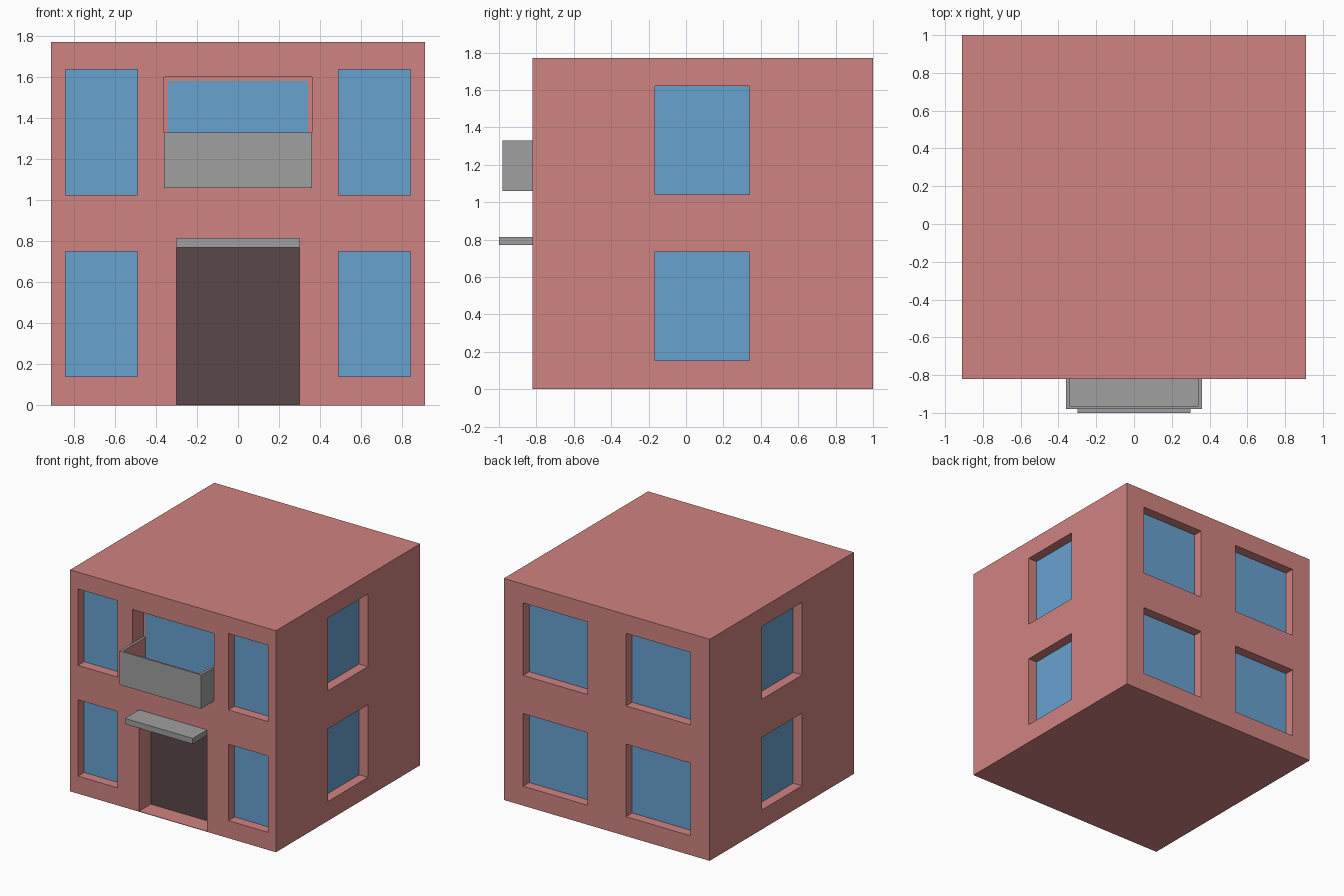
import bpy, bmesh
from mathutils import Vector

if "Cube" in bpy.data.objects:
    bpy.data.objects.remove(bpy.data.objects["Cube"])


def material(name, color):
    m = bpy.data.materials.new(name)
    m.diffuse_color = (*color, 1)
    m.use_nodes = True
    m.node_tree.nodes["Principled BSDF"].inputs["Base Color"].default_value = m.diffuse_color
    return m


RED = material("brick_red", (0.63, 0.23, 0.22))
BLUE = material("glass_blue", (0.14, 0.36, 0.63))
DARK = material("door_dark", (0.10, 0.063, 0.068))
GREY = material("concrete_grey", (0.35, 0.35, 0.35))


def finish(name, bm, *mats):
    me = bpy.data.meshes.new(name)
    bm.to_mesh(me)
    bm.free()
    for m in mats:
        me.materials.append(m)
    ob = bpy.data.objects.new(name, me)
    bpy.context.collection.objects.link(ob)
    return ob


def add_box(bm, lo, hi):
    lo, hi = Vector(lo), Vector(hi)
    vs = bmesh.ops.create_cube(bm, size=1)["verts"]
    bmesh.ops.scale(bm, vec=hi - lo, verts=vs)
    bmesh.ops.translate(bm, vec=(lo + hi) / 2, verts=vs)


def box(name, lo, hi, mat):
    bm = bmesh.new()
    add_box(bm, lo, hi)
    return finish(name, bm, mat)


W, FRONT, BACK, TOP = 0.91, -0.82, 1.0, 1.77
EPS = 0.002

# Wall frames: map (along wall, height, depth inward) to world space
WALLS = {
    "front": lambda u, z, d: Vector((u, FRONT + d, z)),
    "back": lambda u, z, d: Vector((-u, BACK - d, z)),
    "right": lambda u, z, d: Vector((W - d, u, z)),
    "left": lambda u, z, d: Vector((-W + d, u, z)),
}
FLIP = {"left"}
cutters = bmesh.new()


def opening(name, wall, u0, u1, z0, z1, depth, mat, frame=0.0):
    """Cut a recess in a wall and put a coloured pane at its back."""
    at = WALLS[wall]
    a, b = at(u0, z0, -0.1), at(u1, z1, depth)
    add_box(cutters, [min(p) for p in zip(a, b)], [max(p) for p in zip(a, b)])
    bm = bmesh.new()
    l, r, t = u0 + frame, u1 - frame, z1 - frame
    quad = [(l, z0 + frame), (r, z0 + frame), (r, t), (l, t)]
    if wall in FLIP:
        quad.reverse()
    bm.faces.new([bm.verts.new(at(u, z, depth - EPS)) for u, z in quad])
    finish(name, bm, mat)


# Windows on all four walls, both storeys
for floor, fz, sz in (("lower", (0.14, 0.75), (0.155, 0.735)),
                      ("upper", (1.025, 1.635), (1.04, 1.62))):
    for s, side in ((0, "left"), (1, "right")):
        fu = (0.49, 0.84) if s else (-0.84, -0.49)
        bu = (0.17, 0.74) if s else (-0.74, -0.17)
        opening(f"front_window_{side}_{floor}", "front", *fu, *fz, 0.08, BLUE)
        opening(f"back_window_{side}_{floor}", "back", *bu, *sz, 0.08, BLUE)
        opening(f"side_window_{side}_{floor}", side, -0.165, 0.34, *sz, 0.08, BLUE)

# Entrance door and balcony door
opening("entrance_door", "front", -0.30, 0.30, 0.004, 0.77, 0.15, DARK)
opening("balcony_door", "front", -0.36, 0.36, 1.06, 1.60, 0.14, BLUE, 0.02)

# House body with recesses cut out
house = box("house_body", (-W, FRONT, 0), (W, BACK, TOP), RED)
cut = finish("opening_cutters", cutters, RED)
cut.hide_render = True
cut.display_type = 'WIRE'
mod = house.modifiers.new("openings", 'BOOLEAN')
mod.object = cut
mod.solver = 'EXACT'

# Balcony parapet: U-shaped profile, red on the inside
IN = FRONT + 0.14
profile = [(-0.36, IN), (-0.36, -0.98), (0.36, -0.98), (0.36, IN),
           (0.34, IN), (0.34, -0.965), (-0.34, -0.965), (-0.34, IN)]
bm = bmesh.new()
base = bm.faces.new([bm.verts.new((x, y, 1.06)) for x, y in profile])
ext = bmesh.ops.extrude_face_region(bm, geom=[base], use_keep_orig=True)
bmesh.ops.translate(bm, vec=(0, 0, 0.27),
                    verts=[g for g in ext["geom"] if isinstance(g, bmesh.types.BMVert)])
bmesh.ops.recalc_face_normals(bm, faces=bm.faces)
for f in bm.faces:
    c = f.calc_center_median()
    if abs(f.normal.z) < 0.5 and abs(c.x) < 0.345 and -0.97 < c.y < IN - 0.01:
        f.material_index = 1
finish("balcony_parapet", bm, GREY, RED)

# Balcony floor and entrance canopy
box("balcony_floor", (-0.34, -0.965, 1.06), (0.34, IN, 1.08), GREY)
box("entrance_canopy", (-0.30, -1.0, 0.77), (0.30, FRONT, 0.815), GREY)
